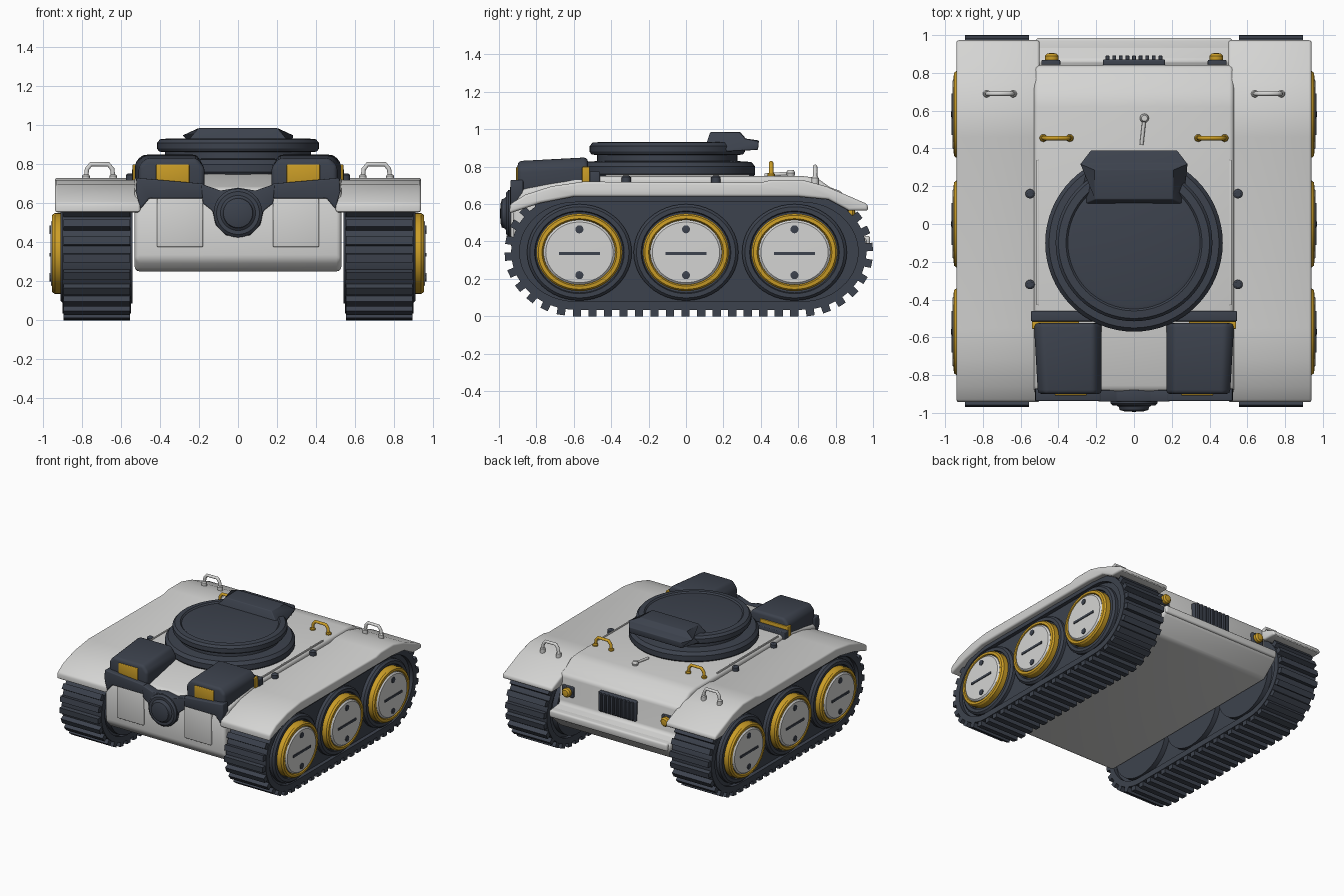
import bpy, bmesh, math
from mathutils import Matrix, Vector

if "Cube" in bpy.data.objects:
    bpy.data.objects.remove(bpy.data.objects["Cube"])


def material(name, rgb):
    m = bpy.data.materials.new(name)
    m.diffuse_color = (*rgb, 1)
    m.use_nodes = True
    m.node_tree.nodes["Principled BSDF"].inputs["Base Color"].default_value = m.diffuse_color
    return m


WHITE = material("light_grey", (0.66, 0.66, 0.65))
DARK = material("dark_slate", (0.046, 0.055, 0.075))
GOLD = material("gold", (0.60, 0.34, 0.02))


def finish(name, bm, mat, bevel=0.0, angle=32):
    bmesh.ops.recalc_face_normals(bm, faces=bm.faces)
    if bevel:
        edges = [e for e in bm.edges if len(e.link_faces) == 2 and e.calc_face_angle() > 0.5]
        bmesh.ops.bevel(bm, geom=edges, offset=bevel, segments=3, profile=0.5,
                        affect='EDGES', clamp_overlap=True)
    me = bpy.data.meshes.new(name)
    bm.to_mesh(me)
    bm.free()
    me.materials.append(mat)
    ob = bpy.data.objects.new(name, me)
    bpy.context.collection.objects.link(ob)
    bpy.ops.object.select_all(action='DESELECT')
    ob.select_set(True)
    bpy.context.view_layer.objects.active = ob
    bpy.ops.object.shade_smooth_by_angle(angle=math.radians(angle))
    return ob


def place(axis, t, a, b):
    return {'x': (t, a, b), 'y': (a, t, b), 'z': (a, b, t)}[axis]


def prism(name, pts, axis, lo, hi, mat, bevel=0.0, shape=None):
    """Extrude a 2D outline along an axis; shape() may move the corners."""
    bm = bmesh.new()
    ends = [[bm.verts.new(place(axis, t, a, b)) for a, b in pts] for t in (lo, hi)]
    for e in ends:
        bm.faces.new(e)
    n = len(pts)
    for i in range(n):
        j = (i + 1) % n
        bm.faces.new((ends[0][i], ends[0][j], ends[1][j], ends[1][i]))
    if shape:
        for v in bm.verts:
            shape(v.co)
    return finish(name, bm, mat, bevel)


def box(name, x, y, z, mat, bevel=0.0):
    pts = [(x[0], y[0]), (x[1], y[0]), (x[1], y[1]), (x[0], y[1])]
    return prism(name, pts, 'z', z[0], z[1], mat, bevel)


def lathe(name, profile, axis, center, mat, n=48, squash=1.0, sign=1):
    """Revolve (radius, distance) pairs around an axis through center."""
    bm = bmesh.new()
    c = Vector(center)
    rings = []
    for r, t in profile:
        rings.append([bm.verts.new(c + Vector(place(axis, t * sign,
                      r * math.cos(math.tau * i / n), r * math.sin(math.tau * i / n) * squash)))
                      for i in range(n)])
    for p, q in zip(rings, rings[1:]):
        for i in range(n):
            j = (i + 1) % n
            bm.faces.new((p[i], p[j], q[j], q[i]))
    bm.faces.new(rings[0])
    bm.faces.new(rings[-1])
    return finish(name, bm, mat)


def tube(name, pts, radius, mat):
    cu = bpy.data.curves.new(name, 'CURVE')
    cu.dimensions = '3D'
    cu.bevel_depth, cu.bevel_resolution, cu.use_fill_caps = radius, 3, True
    sp = cu.splines.new('POLY')
    sp.points.add(len(pts) - 1)
    for p, q in zip(sp.points, pts):
        p.co = (*q, 1)
    cu.materials.append(mat)
    ob = bpy.data.objects.new(name, cu)
    bpy.context.collection.objects.link(ob)
    bpy.ops.object.select_all(action='DESELECT')
    ob.select_set(True)
    bpy.context.view_layer.objects.active = ob
    bpy.ops.object.convert(target='MESH')


def handle(name, x, y, z, mat):
    arch = [(-.07, 0), (-.065, .05), (-.045, .075), (.045, .075), (.065, .05), (.07, 0)]
    tube(name, [(x + a, y, z + b) for a, b in arch], 0.012, mat)
    for a in (-.07, .07):
        lathe(name + "_foot", [(.02, -.02), (.02, .015), (.014, .022)], 'z', (x + a, y, z), mat, 16)


def track_loop(inset, n=28):
    """Elongated track outline in (y, z)."""
    pts = []
    for cy, a0 in ((0.62, -90), (-0.59, 90)):
        for i in range(n + 1):
            a = math.radians(a0 + 180 * i / n)
            pts.append((cy + (0.345 - inset) * math.cos(a), 0.345 + (0.31 - inset) * math.sin(a)))
    return pts


def track_teeth(name, x0, x1, count=54):
    pts = [Vector(p) for p in track_loop(0)]
    segs = list(zip(pts, pts[1:] + pts[:1]))
    total = sum((b - a).length for a, b in segs)
    bm = bmesh.new()
    for k in range(count):
        d = total * (k + 0.5) / count
        for a, b in segs:
            if d <= (b - a).length:
                break
            d -= (b - a).length
        t = (b - a).normalized()
        p = a + t * d
        m = Matrix.Translation(((x0 + x1) / 2, p.x + t.y * .012, p.y - t.x * .012)) \
            @ Matrix.Rotation(math.atan2(t.y, t.x), 4, 'X') @ Matrix.Diagonal((abs(x1 - x0), .044, .046, 1))
        bmesh.ops.create_cube(bm, size=1, matrix=m)
    finish(name, bm, DARK)


# Hull
prism("hull", [(-.86, .25), (-.92, .31), (-.925, .58), (-.88, .68), (-.55, .75), (.62, .75), (.70, .74),
               (.77, .69), (.84, .665), (.855, .44), (.97, .425), (.975, .37), (.84, .25)],
      'x', -.53, .53, WHITE, 0.025)
box("rear_bumper", (-.52, .52), (.86, .985), (.37, .43), WHITE, 0.015)

# Turret: base ring, neck, lid and hinge housing
lathe("turret", [(.44, .72), (.47, .76), (.47, .80), (.45, .825), (.375, .83), (.375, .862), (.405, .865),
                 (.415, .88), (.415, .91), (.40, .928), (.36, .932), (.35, .922), (.33, .927), (.01, .93)],
      'z', (0, -.1, 0), DARK, 64)


def taper_hatch(co):
    co.x *= 0.74 if co.z > .97 else (0.83 if co.y > .32 else 1)


prism("hatch_hinge", [(.10, .90), (.13, .985), (.29, .985), (.32, .95), (.39, .94), (.385, .89), (.2, .88)],
      'x', -.275, .275, DARK, 0.006, taper_hatch)

# Nose sensor with its collar
prism("nose_collar", [(-.19, .70), (-.09, .665), (0, .68), (.09, .665), (.19, .70), (.18, .60), (.13, .56),
                      (.115, .49), (.06, .435), (-.06, .435), (-.115, .49), (-.13, .56), (-.18, .60)],
      'y', -.88, -.94, DARK, 0.006)
lathe("nose_sensor", [(.125, .88), (.125, .95), (.11, .962), (.09, .962), (.08, .97), (.075, .985), (.05, .992),
                      (.01, .994)], 'y', (0, 0, .55), DARK, 40, 1, -1)

# Rear grille
box("rear_grille", (-.165, .165), (.83, .872), (.47, .63), DARK, 0.01)
for i in range(9):
    x = -.14 + .035 * i
    box("grille_rib", (x - .01, x + .01), (.86, .892), (.485, .625), DARK, 0.004)

# Deck lever
tube("deck_lever", [(.04, .42, .755), (.055, .56, .765)], 0.01, WHITE)
lathe("lever_knob", [(.018, .74), (.024, .765), (.016, .782)], 'z', (.055, .56, 0), WHITE, 16)

for s, side in ((1, "right"), (-1, "left")):
    # Tracks
    bm = bmesh.new()
    rings = [[bm.verts.new((s * x, y, z)) for y, z in track_loop(d)]
             for x, d in ((.55, 0), (.90, 0), (.90, .045), (.55, .045))]
    for r, q in zip(rings, rings[1:] + rings[:1]):
        for i in range(len(r)):
            j = (i + 1) % len(r)
            bm.faces.new((r[i], r[j], q[j], q[i]))
    finish(side + "_track_band", bm, DARK)
    prism(side + "_track_core", track_loop(.04), 'x', s * .58, s * .87, DARK)
    track_teeth(side + "_track_teeth", s * .555, s * .895)

    # Wheels with gold rims, pale hub caps, slot and screws
    for y in (-.57, 0, .58):
        c = (0, y, .342)
        lathe(side + "_wheel_boss", [(.28, .54), (.28, .895), (.265, .91), (.24, .91), (.235, .895)],
              'x', c, DARK, 48, .92, s)
        lathe(side + "_wheel_rim", [(.23, .86), (.23, .94), (.22, .953), (.20, .955), (.192, .94)],
              'x', c, GOLD, 48, .9, s)
        lathe(side + "_hub_cap", [(.192, .90), (.192, .95), (.18, .96), (.01, .962)], 'x', c, WHITE, 48, .9, s)
        box(side + "_hub_slot", (s * .95, s * .967), (y - .11, y + .11), (.327, .345), DARK)
        for z in (.22, .465):
            lathe(side + "_hub_screw", [(.022, .95), (.022, .966), (.012, .968)], 'x', (0, y, z), DARK, 12, 1, s)

    # Fenders
    prism(side + "_fender", [(-.945, .55), (-.94, .60), (-.86, .65), (-.72, .695), (-.55, .72), (.40, .715),
                             (.46, .73), (.62, .73), (.75, .695), (.97, .60), (.975, .565), (.87, .565),
                             (.76, .625), (.60, .64), (-.60, .64), (-.78, .605)],
          'x', s * .50, s * .94, WHITE, 0.014)
    handle(side + "_fender_handle", s * .71, .69, .725, WHITE)
    handle(side + "_deck_handle", s * .41, .455, .745, GOLD)

    # Deck seam strip and bolts
    box(side + "_deck_rail", (s * .505, s * .517), (-.43, .34), (.70, .757), WHITE, 0.003)
    for y in (-.32, .16):
        lathe(side + "_deck_bolt", [(.025, .70), (.025, .745), (.015, .752)], 'z', (s * .55, y, 0), DARK, 16)

    # Headlamp pods, narrowing to the front, with a skirt, lamp and rear trim
    def taper_pod(co):
        if co.y < -.8 and abs(co.x) > .4:
            co.x *= .96
        if co.y < -.8 and co.z > .8:
            co.z -= .02

    prism(side + "_lamp_pod", [(s * a, b) for a, b in ((.175, .64), (.17, .78), (.21, .85), (.49, .85),
                                                       (.53, .81), (.53, .66))],
          'y', -.90, -.525, DARK, 0.022, taper_pod)
    prism(side + "_pod_skirt", [(s * a, b) for a, b in ((.175, .70), (.52, .73), (.525, .66), (.50, .57),
                                                        (.455, .625), (.18, .625))],
          'y', -.87, -.938, DARK, 0.008)
    box(side + "_headlamp", (s * .25, s * .42), (-.908, -.87), (.70, .80), GOLD, 0.006)
    box(side + "_pod_trim", (s * .29, s * .54), (-.555, -.515), (.70, .80), GOLD, 0.005)
    box(side + "_pod_foot", (s * .19, s * .545), (-.515, -.46), (.70, .775), DARK, 0.006)

    # Front access plates
    box(side + "_front_plate", (s * .18, s * .415), (-.937, -.90), (.375, .625), WHITE, 0.006)

    # Rear lamps
    box(side + "_rear_lamp_base", (s * .39, s * .49), (.83, .868), (.51, .59), DARK, 0.006)
    lathe(side + "_rear_lamp", [(.036, .85), (.036, .89), (.025, .902), (.01, .905)], 'y',
          (s * .435, 0, .55), GOLD, 20)
